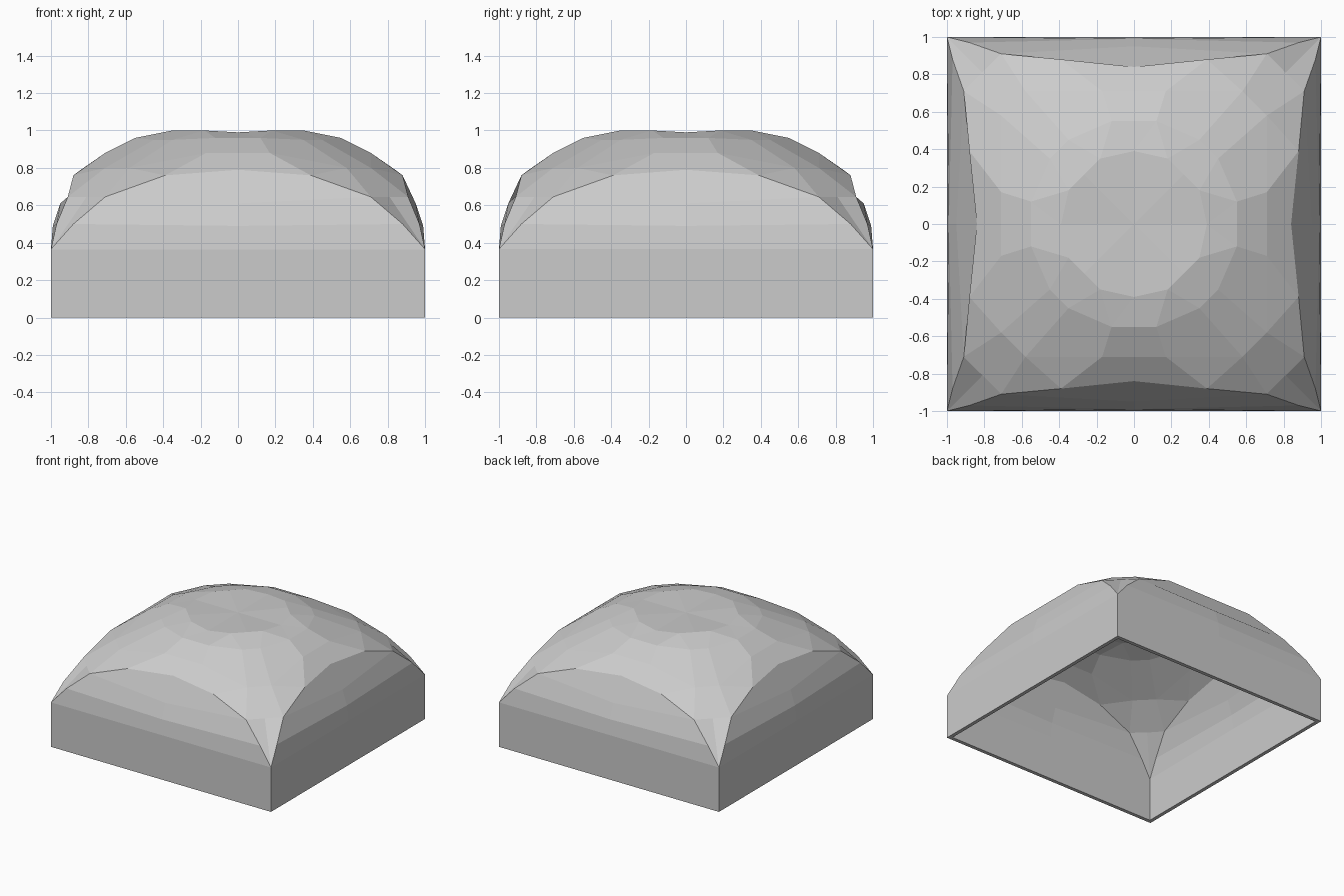
import bpy, bmesh

if "Cube" in bpy.data.objects:
    bpy.data.objects.remove(bpy.data.objects["Cube"])

# One eighth of the shell (0 <= x <= y); everything else follows by symmetry
P = dict(
    mid=(0, 0, .99), t0=(0, .39, .99), t1=(.18, .35, 1), t2=(.265, .265, 1),   # flat top
    rm=(0, .55, .96), r0=(.12, .55, .96), r1=(.35, .45, .95), rd=(.40, .40, .95),  # upper ring
    sm=(0, .71, .88), s0=(.17, .71, .88), s1=(.58, .71, .80), sd=(.645, .645, .80),  # lower ring
    c0=(0, .84, .79), c1=(.39, .88, .76), c2=(.71, .91, .645), cd=(.81, .81, .645),  # crease
    c3=(.88, .97, .5), k=(1, 1, .365),
    b2=(0, .95, .61), b1=(0, .99, .49), b0=(0, 1, .365),                       # side bands
    w0=(0, 1, 0), w1=(1, 1, 0))                                               # wall foot
FACES = """mid t0 t1 t2;t0 rm r0;t0 r0 t1;t1 r0 r1;t1 r1 rd t2;rm sm s0 r0;r0 s0 s1 r1
r1 s1 sd rd;sm c0 c1 s0;s0 c1 s1;s1 c1 c2;s1 c2 cd sd;cd c2 c3 k;c0 b2 c2 c1;b2 b1 c3 c2
b1 b0 k c3;b0 w0 w1 k""".replace("\n", ";").split(";")

bm = bmesh.new()
for swap in (False, True):
    for sx in (1, -1):
        for sy in (1, -1):
            v = {}
            for name, (x, y, z) in P.items():
                if swap:
                    x, y = y, x
                v[name] = bm.verts.new((sx * x, sy * y, z))
            for f in FACES:
                bm.faces.new([v[n] for n in f.split()])
bmesh.ops.remove_doubles(bm, verts=bm.verts, dist=.001)
bmesh.ops.recalc_face_normals(bm, faces=bm.faces)
# make sure normals point outwards on the open shell
top = max(bm.faces, key=lambda f: f.calc_center_median().z)
if top.normal.z < 0:
    bmesh.ops.reverse_faces(bm, faces=bm.faces)
# merge faces split by the symmetry planes where they are flat
bmesh.ops.dissolve_limit(bm, angle_limit=.01, verts=bm.verts, edges=bm.edges)

me = bpy.data.meshes.new("domed_shell")
bm.to_mesh(me)
bm.free()
shell = bpy.data.objects.new("domed_shell", me)
bpy.context.collection.objects.link(shell)

# Hollow inside with a thin wall, open at the bottom
sol = shell.modifiers.new("wall", 'SOLIDIFY')
sol.thickness = .03
sol.offset = -1
sol.use_even_offset = True
